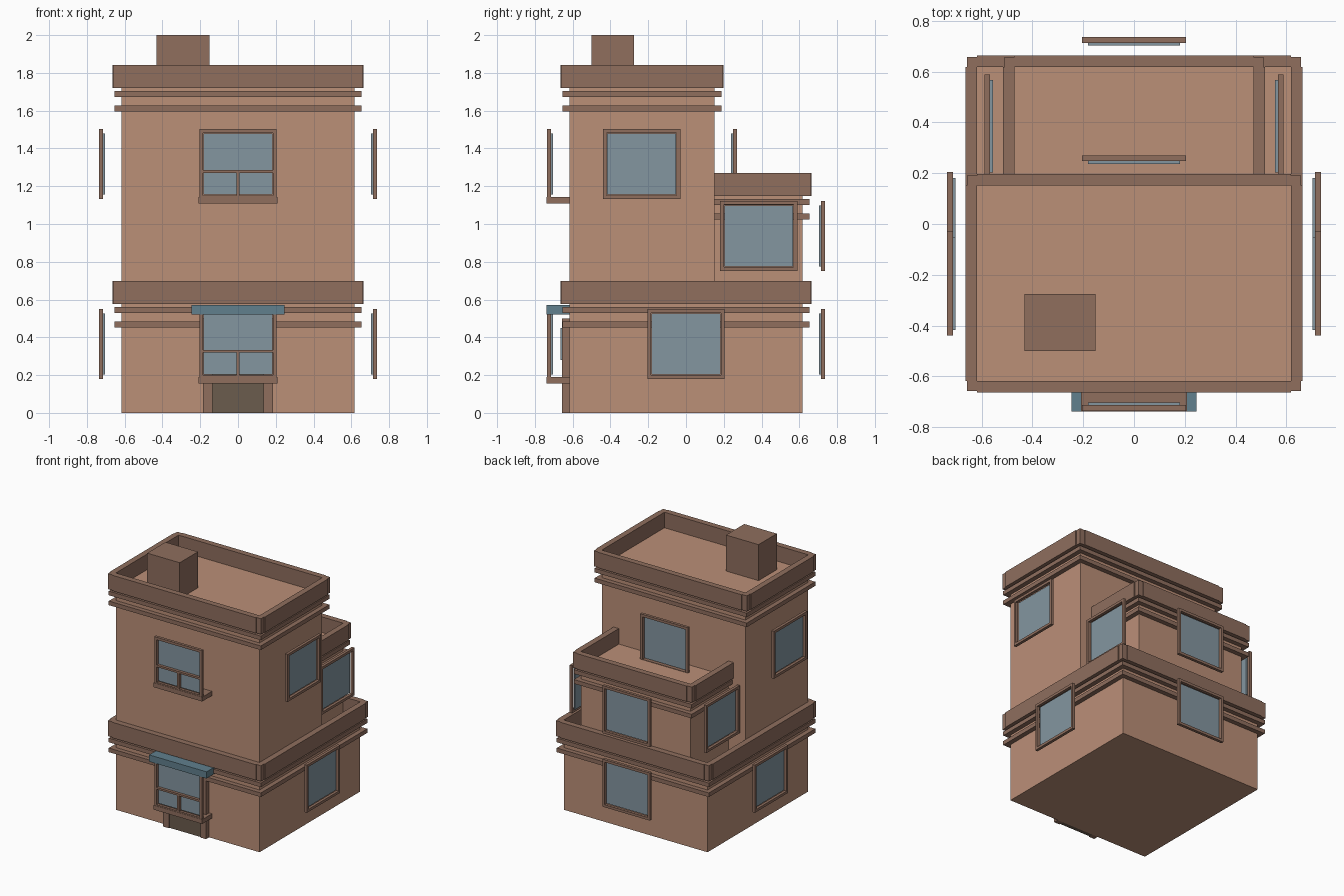
import bpy, bmesh
from math import radians
from mathutils import Matrix, Vector

if "Cube" in bpy.data.objects:
    bpy.data.objects.remove(bpy.data.objects["Cube"])


def mat(name, r, g, b):
    m = bpy.data.materials.new(name)
    m.diffuse_color = tuple((c / 255) ** 2.2 for c in (r, g, b)) + (1,)
    m.use_nodes = True
    m.node_tree.nodes["Principled BSDF"].inputs["Base Color"].default_value = m.diffuse_color
    return m


WALL = mat("wall_clay", 186, 142, 119)
TRIM = mat("trim_brown", 142, 110, 94)
GLASS = mat("window_glass", 131, 149, 159)
CANOPY = mat("canopy_blue", 97, 127, 140)
DOOR = mat("door_dark", 107, 92, 78)


def boxes(name, material, spans, matrix=Matrix()):
    """One object from boxes given as (x0, x1, y0, y1, z0, z1)."""
    bm = bmesh.new()
    for x0, x1, y0, y1, z0, z1 in spans:
        centre = Vector((x0 + x1, y0 + y1, z0 + z1)) / 2
        m = Matrix.Translation(centre) @ Matrix.Diagonal((x1 - x0, y1 - y0, z1 - z0, 1))
        bmesh.ops.create_cube(bm, size=1, matrix=matrix @ m)
    me = bpy.data.meshes.new(name)
    bm.to_mesh(me)
    bm.free()
    me.materials.append(material)
    ob = bpy.data.objects.new(name, me)
    bpy.context.collection.objects.link(ob)
    return ob


def storey(name, x, y0, y1, z0, z1, attached=False):
    """Wall block with two cornice bands, parapet rails and corner posts."""
    boxes(name + "_walls", WALL, [(-x, x, y0, y1, z0, z1)])
    out, rail, post = 0.036, 0.046, 0.04
    front = y0 if attached else y0 - out
    for i, z in enumerate((z1 - 0.125, z1 - 0.048)):
        boxes(f"{name}_cornice_{i + 1}", TRIM, [(-x - out, x + out, front, y1 + out, z, z + 0.032)])
    top = z1 + 0.121
    rails = [(-x - rail, -x, y0, y1, z1, top), (x, x + rail, y0, y1, z1, top),
             (-x, x, y1, y1 + rail, z1, top)]
    posts = [(-x - post, -x, y1, y1 + post, z1, top), (x, x + post, y1, y1 + post, z1, top)]
    if not attached:
        rails.append((-x, x, y0 - rail, y0, z1, top))
        posts += [(-x - post, -x, y0 - post, y0, z1, top), (x, x + post, y0 - post, y0, z1, top)]
    boxes(name + "_parapet", TRIM, rails)
    boxes(name + "_parapet_posts", TRIM, posts)


def window(name, x, y, z, angle, front=False):
    """Framed pane standing off the wall point (x, y); z is the frame bottom."""
    m = Matrix.Translation((x, y, z)) @ Matrix.Rotation(radians(angle), 4, 'Z')
    w, h, t = 0.205, 0.37, 0.02
    f, b = -0.118, -0.096
    bars = [(-w, -w + t, f, b, 0, h), (w - t, w, f, b, 0, h),
            (-w + t, w - t, f, b, 0, t), (-w + t, w - t, f, b, h - t, h)]
    if front:
        bars += [(-w + t, w - t, f, b, 0.139, 0.154), (-0.009, 0.009, f, b, t, 0.139)]
        boxes(name + "_sill", TRIM, [(-0.209, 0.209, -0.12, 0, -0.024, 0.01)], m)
    boxes(name + "_frame", TRIM, bars, m)
    g = w - 0.023
    boxes(name + "_glass", GLASS, [(-g, g, b, b + 0.011, 0.023, h - 0.023)], m)


# Stacked volumes
W, BACK = 0.618, 0.152
storey("ground_floor", W, -W, W, 0, 0.577)
storey("upper_floor", W, -W, BACK, 0.577, 1.72)
storey("rear_annex", 0.471, BACK, W, 0.577, 1.149, attached=True)

# Windows
LOW, MID, HIGH = 0.18, 0.752, 1.132
window("ground_front_window", 0, -W, LOW, 0, front=True)
window("upper_front_window", 0, -W, HIGH, 0, front=True)
window("ground_back_window", 0, W, LOW, 180)
window("annex_back_window", 0, W, MID, 180)
window("upper_back_window", 0, BACK, HIGH, 180)
for side, s in (("right", 1), ("left", -1)):
    window(f"ground_{side}_window", s * W, 0, LOW, s * 90)
    window(f"upper_{side}_window", s * W, -0.235, HIGH, s * 90)
    window(f"annex_{side}_window", s * 0.471, 0.385, MID, s * 90)

# Entrance
boxes("door_frame", TRIM, [(-0.184, -0.135, -0.656, -W, 0, 0.5), (0.135, 0.184, -0.656, -W, 0, 0.5),
                           (-0.135, 0.135, -0.656, -W, 0.46, 0.5)])
boxes("door_panel", DOOR, [(-0.135, 0.135, -0.648, -W, 0, 0.46)])
boxes("door_pane", GLASS, [(-0.09, 0.09, -0.664, -0.648, 0.28, 0.45)])
boxes("door_canopy", CANOPY, [(-0.247, 0.247, -0.739, -W, 0.52, 0.572)])

# Chimney
boxes("chimney", TRIM, [(-0.431, -0.151, -0.5, -0.276, 1.72, 2.0)])
